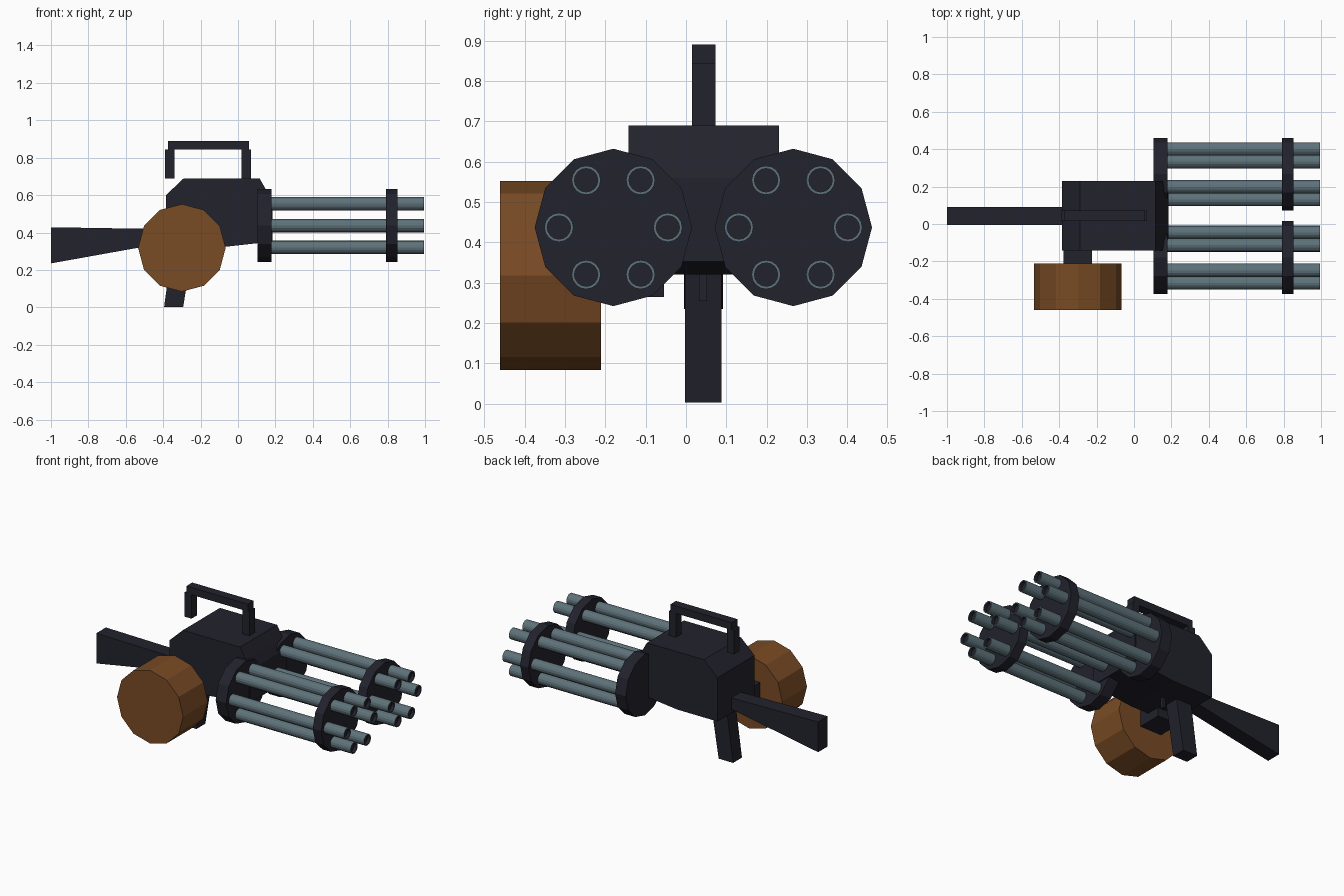
import bpy, bmesh, math
from mathutils import Matrix

if "Cube" in bpy.data.objects:
    bpy.data.objects.remove(bpy.data.objects["Cube"])


def material(name, rgb):
    m = bpy.data.materials.new(name)
    m.diffuse_color = (*rgb, 1)
    m.use_nodes = True
    m.node_tree.nodes["Principled BSDF"].inputs["Base Color"].default_value = m.diffuse_color
    return m


DARK = material("gunmetal", (0.016, 0.016, 0.026))
STEEL = material("blue_steel", (0.112, 0.170, 0.195))
BROWN = material("brown", (0.190, 0.070, 0.018))


def finish(name, bm, *mats):
    bmesh.ops.recalc_face_normals(bm, faces=bm.faces[:])
    me = bpy.data.meshes.new(name)
    bm.to_mesh(me)
    bm.free()
    for m in mats:
        me.materials.append(m)
    ob = bpy.data.objects.new(name, me)
    bpy.context.collection.objects.link(ob)
    return ob


def slab(name, profile, y0, y1, mat):
    """Extrude an x-z profile from y0 to y1."""
    bm = bmesh.new()
    face = bm.faces.new([bm.verts.new((x, y0, z)) for x, z in profile])
    ext = bmesh.ops.extrude_face_region(bm, geom=[face])["geom"]
    verts = [v for v in ext if isinstance(v, bmesh.types.BMVert)]
    bmesh.ops.translate(bm, verts=verts, vec=(0, y1 - y0, 0))
    return finish(name, bm, mat)


def box(name, x0, x1, y0, y1, z0, z1, mat):
    return slab(name, [(x0, z0), (x1, z0), (x1, z1), (x0, z1)], y0, y1, mat)


def cylinder(sides, radius, length, axis, center):
    bm = bmesh.new()
    bmesh.ops.create_cone(bm, cap_ends=True, segments=sides, radius1=radius,
                          radius2=radius, depth=length)
    turn = Matrix.Rotation(math.pi / 2, 4, "Y" if axis == "x" else "X")
    bm.transform(Matrix.Translation(center) @ turn)
    return bm


def barrel(name, y, z, x0=0.17, x1=0.995):
    """Steel tube with a dark recessed bore at the muzzle."""
    bm = cylinder(16, 0.036, x1 - x0, "x", ((x0 + x1) / 2, y, z))
    bm.normal_update()
    cap = max(bm.faces, key=lambda f: f.calc_center_median().x)
    bmesh.ops.inset_region(bm, faces=[cap], thickness=0.007)
    ext = bmesh.ops.extrude_face_region(bm, geom=[cap])["geom"]
    bmesh.ops.delete(bm, geom=[cap], context="FACES_ONLY")
    bmesh.ops.translate(bm, verts=[v for v in ext if isinstance(v, bmesh.types.BMVert)],
                        vec=(-0.02, 0, 0))
    for f in bm.faces:
        r = math.hypot(*[(c) for c in (f.calc_center_median().y - y, f.calc_center_median().z - z)])
        bore = f.calc_center_median().x > x1 - 0.021 and r < 0.03
        f.material_index = 1 if bore else 0
    finish(name, bm, STEEL, DARK)


# Receiver body
slab("receiver", [(-0.385, 0.32), (-0.10, 0.32), (0.185, 0.352), (0.185, 0.56),
                  (0.155, 0.62), (0.115, 0.69), (-0.29, 0.69), (-0.385, 0.60)],
     -0.143, 0.231, DARK)

# Shoulder stock, pistol grip and trigger
slab("stock", [(-1.0, 0.235), (-0.375, 0.347), (-0.375, 0.418), (-1.0, 0.428)],
     -0.005, 0.092, DARK)
slab("grip", [(-0.395, 0.003), (-0.293, 0.003), (-0.24, 0.33), (-0.35, 0.33)],
     -0.002, 0.088, DARK)
box("trigger", -0.19, -0.17, 0.032, 0.052, 0.255, 0.33, DARK)

# Carry handle
box("handle_bar", -0.375, 0.06, 0.015, 0.073, 0.843, 0.89, DARK)
for label, x in (("rear", -0.39), ("front", 0.02)):
    box(label + "_handle_post", x, x + 0.05, 0.015, 0.073, 0.69, 0.845, DARK)

# Drum magazine and its feed block
box("feed_block", -0.378, -0.225, -0.22, -0.055, 0.265, 0.40, DARK)
finish("drum", cylinder(12, 0.234, 0.25, "y", (-0.30, -0.336, 0.318)), BROWN)

# Two rotary barrel clusters
CZ = 0.437
for side, cy in (("near", -0.18), ("far", 0.266)):
    finish(side + "_rear_disc", cylinder(12, 0.195, 0.075, "x", (0.142, cy, CZ)), DARK)
    finish(side + "_front_disc", cylinder(12, 0.195, 0.06, "x", (0.822, cy, CZ)), DARK)
    for i in range(6):
        a = math.radians(60 * i)
        barrel(f"{side}_barrel_{i + 1}", cy + 0.135 * math.cos(a), CZ + 0.135 * math.sin(a))
